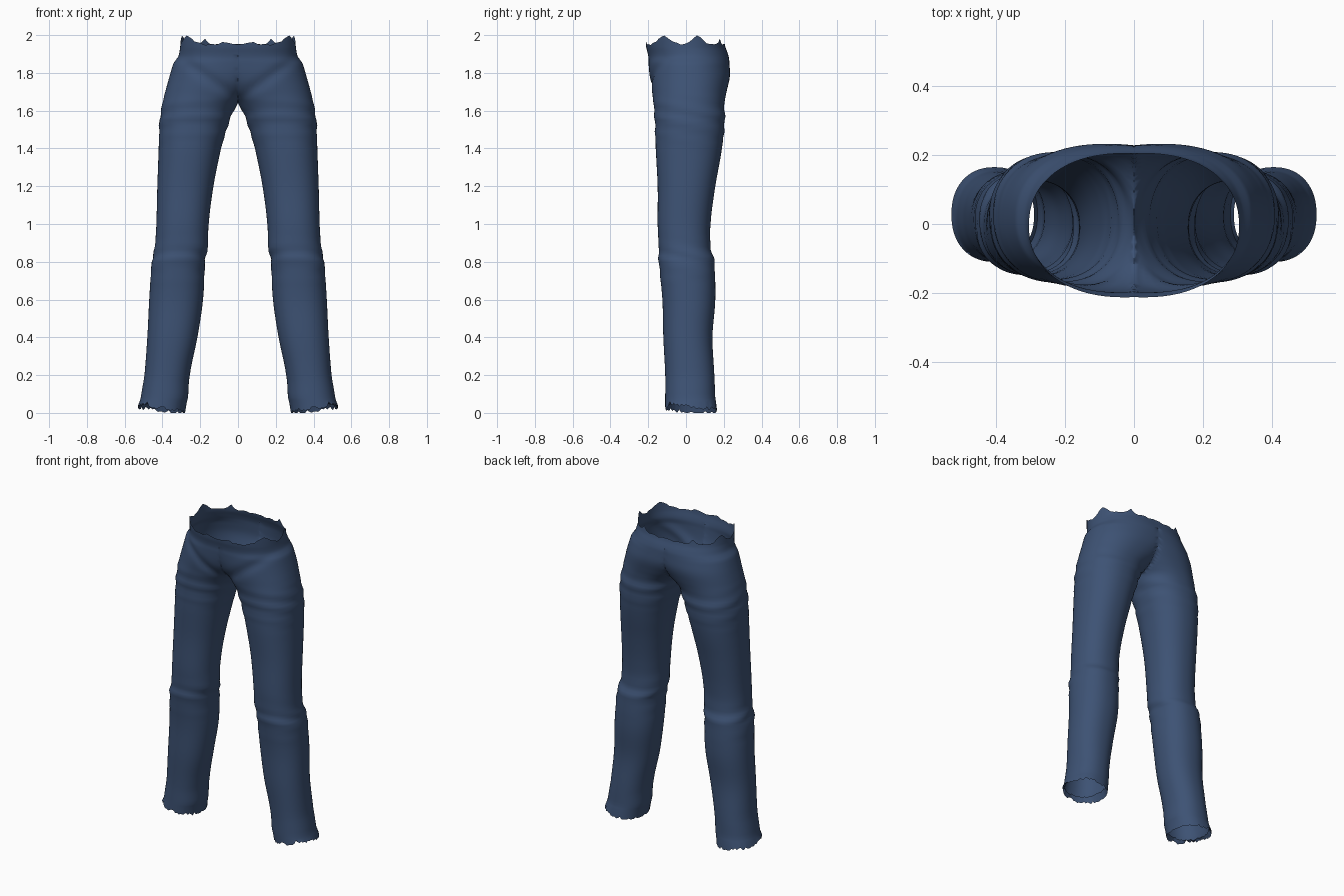
import bpy, bmesh, math, random

random.seed(4)
cube = bpy.data.objects.get("Cube")
if cube:
    bpy.data.objects.remove(cube, do_unlink=True)

denim = bpy.data.materials.new("denim blue")
denim.use_nodes = True
colour = (0.047, 0.085, 0.175, 1)
denim.diffuse_color = colour
bsdf = next(n for n in denim.node_tree.nodes if n.type == "BSDF_PRINCIPLED")
bsdf.inputs["Base Color"].default_value = colour
bsdf.inputs["Roughness"].default_value = 0.9

# Leg sections: height, inner x, outer x, front y, back y (negative inner x joins the legs)
SECTIONS = [
    (0.02, .28, .53, -.11, .165), (0.08, .265, .515, -.11, .155),
    (0.2, .255, .495, -.11, .15), (0.4, .215, .48, -.12, .14),
    (0.6, .185, .47, -.125, .155), (0.8, .175, .457, -.143, .15),
    (0.88, .16, .44, -.145, .13), (1.0, .155, .432, -.15, .13),
    (1.2, .13, .427, -.15, .155), (1.4, .09, .42, -.16, .19),
    (1.55, .045, .415, -.165, .205), (1.64, 0, .4, -.172, .203),
    (1.7, -.08, .385, -.18, .215), (1.78, -.18, .363, -.192, .232),
    (1.85, -.24, .342, -.198, .23), (1.89, -.25, .315, -.2, .225),
    (1.95, -.255, .305, -.213, .205),
]
SIDES, STEPS = 72, 5


def smooth(a, b, c, d, t):
    """Gentle curve from b to c, guided by neighbours a and d."""
    return b + .5 * t * (c - a + t * (2*a - 5*b + 4*c - d + t * (3*(b - c) + d - a)))


def bump(x, centre, width):
    return math.exp(-((x - centre) / width) ** 2)


def power(v):
    return math.copysign(abs(v) ** .9, v)


def ring(section, row_type):
    """One horizontal loop of the right-hand half, trimmed at the centre line."""
    z, inner, outer, front, back = section
    cx, cy = (inner + outer) / 2, (front + back) / 2
    rx, ry = (outer - inner) / 2, (back - front) / 2
    points = []
    for j in range(SIDES):
        a = math.tau * j / SIDES
        c, s = power(math.cos(a)), power(math.sin(a))
        deg = math.degrees(math.atan2(s, c))
        # Soft thigh and knee wrinkles
        fold = .004 * math.sin(z * 75 + 3 * s) * (bump(z, 1.54, .09) + bump(z, .8, .08))
        x, y, h = cx + (rx + fold) * c, cy + (ry + fold) * s, z
        # Groin creases
        if s < 0:
            y += .012 * bump(z, 1.66 + .7 * max(x, 0), .035) * -s
        # Frayed waist and hem
        if row_type == "waist":
            h += .045 * (bump(deg, -32, 14) + bump(deg, 17, 11))
            h += .03 * bump(deg, 58, 4) + .02 * bump(deg, -80, 4)
            h += random.uniform(-.004, .004)
        elif row_type == "hem":
            h = .018 + .016 * c - .008 * s + random.uniform(-.01, .01)
            h += .02 * bump(deg, -50, 9) - .02 * bump(deg, 25, 9)
            h = max(h, 0)
        elif row_type == "fold":
            h += random.uniform(-.006, .006)
        points.append((max(x, 0), y, h))
    return points


# Hem turned up inside the leg, then the outer shell
rows = [ring((.05, .29, .515, -.098, .15), "fold"), ring(SECTIONS[0], "hem")]
last = len(SECTIONS) - 1
for i in range(last):
    four = [SECTIONS[max(0, min(last, i + k))] for k in (-1, 0, 1, 2)]
    for step in range(1, STEPS + 1):
        t = step / STEPS
        section = [smooth(*values, t) for values in zip(*four)]
        section[0] = four[1][0] + t * (four[2][0] - four[1][0])
        if section[0] < .05:
            continue
        top = i == last - 1 and step == STEPS
        rows.append(ring(section, "waist" if top else "plain"))

bm = bmesh.new()
loops = [[bm.verts.new(p) for p in row] for row in rows]
for low, high in zip(loops, loops[1:]):
    for j in range(SIDES):
        k = (j + 1) % SIDES
        corners = (low[j], low[k], high[k], high[j])
        if any(v.co.x > 1e-5 for v in corners):
            bm.faces.new(corners)
bmesh.ops.delete(bm, geom=[v for v in bm.verts if not v.link_faces], context="VERTS")

mesh = bpy.data.meshes.new("trousers")
bm.to_mesh(mesh)
bm.free()
mesh.materials.append(denim)
trousers = bpy.data.objects.new("trousers", mesh)
bpy.context.collection.objects.link(trousers)
mirror = trousers.modifiers.new("other leg", "MIRROR")
mirror.use_clip = True
mirror.merge_threshold = .0005

bpy.ops.object.select_all(action="DESELECT")
trousers.select_set(True)
bpy.context.view_layer.objects.active = trousers
bpy.ops.object.shade_smooth_by_angle(angle=math.radians(60))
